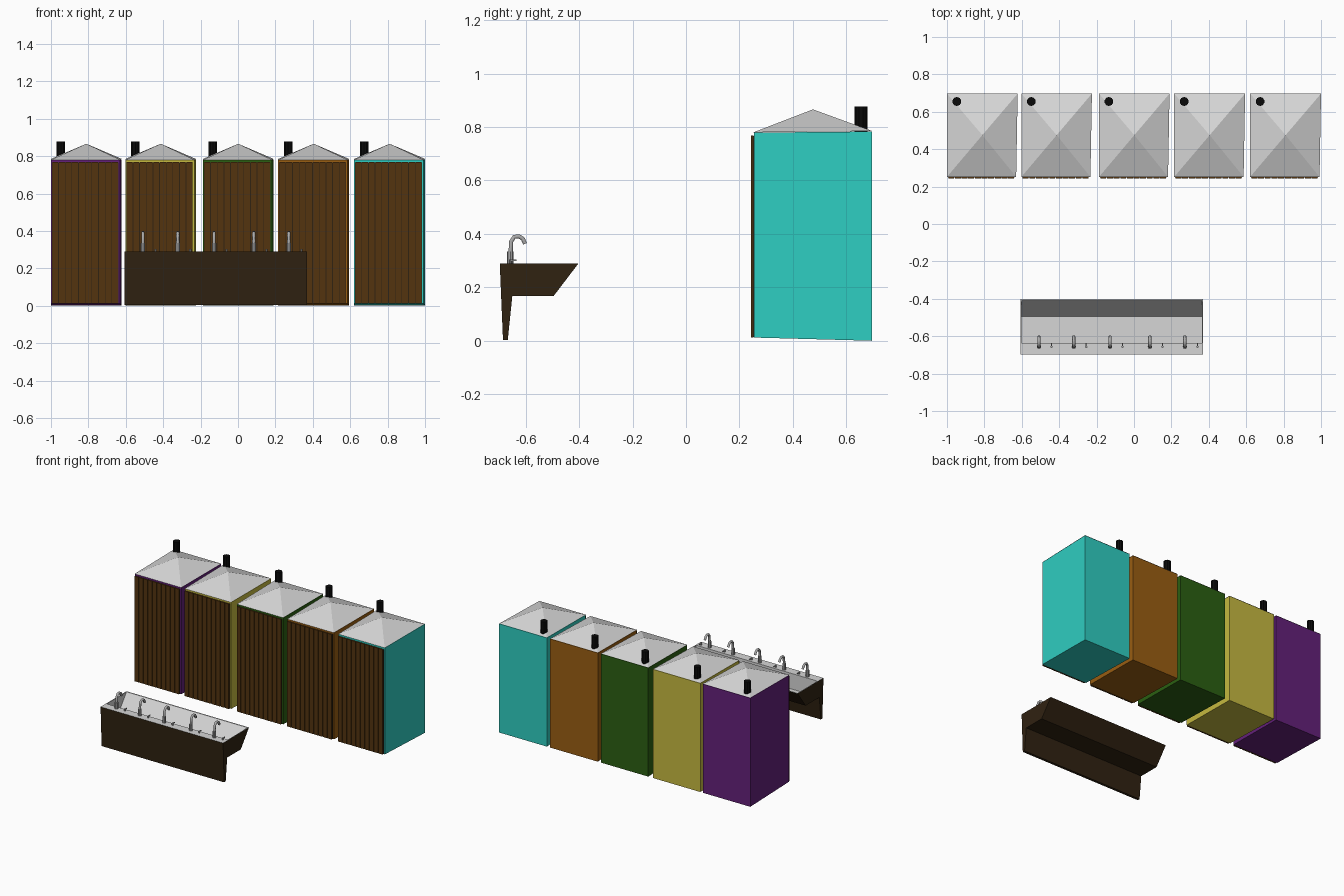
import bpy, bmesh
from mathutils import Vector

cube = bpy.data.objects.get("Cube")
if cube:
    bpy.data.objects.remove(cube, do_unlink=True)


def material(name, hexa):
    rgb = [int(hexa[i:i + 2], 16) / 255 for i in (0, 2, 4)]
    col = [c / 12.92 if c < 0.04045 else ((c + 0.055) / 1.055) ** 2.4 for c in rgb] + [1]
    m = bpy.data.materials.new(name)
    m.use_nodes = True
    m.diffuse_color = col
    bsdf = m.node_tree.nodes["Principled BSDF"]
    bsdf.inputs["Base Color"].default_value = col
    bsdf.inputs["Roughness"].default_value = 0.7
    return m


PURPLE = material("purple wall", "64207A")
YELLOW = material("yellow wall", "C6BA40")
GREEN = material("green wall", "2B6012")
ORANGE = material("orange wall", "9A5E12")
TEAL = material("teal wall", "2FCEC2")
WOOD = material("brown planks", "54340F")
DARK = material("dark brown", "302211")
STEEL = material("light steel", "D6D6D6")
CHROME = material("tap metal", "AAAAAA")
BLACK = material("black pipe", "0A0A0A")


def finish(name, bm, *mats):
    bmesh.ops.recalc_face_normals(bm, faces=bm.faces)
    me = bpy.data.meshes.new(name)
    bm.to_mesh(me)
    bm.free()
    for m in mats:
        me.materials.append(m)
    ob = bpy.data.objects.new(name, me)
    bpy.context.collection.objects.link(ob)
    return ob


def add_box(bm, lo, hi):
    """Add a box between two corners and return its vertices."""
    lo, hi = Vector(lo), Vector(hi)
    verts = bmesh.ops.create_cube(bm, size=1)["verts"]
    for v in verts:
        v.co = (lo + hi) / 2 + v.co * (hi - lo)
    return verts


def cylinder(name, x, y, z0, z1, r, sides, mat):
    bm = bmesh.new()
    bmesh.ops.create_cone(bm, cap_ends=True, segments=sides, radius1=r, radius2=r, depth=z1 - z0)
    bmesh.ops.translate(bm, vec=(x, y, (z0 + z1) / 2), verts=bm.verts)
    return finish(name, bm, mat)


def add_prism(bm, profile, x0, x1):
    """Extrude a (y, z) profile along x."""
    face = bm.faces.new([bm.verts.new((x0, y, z)) for y, z in profile])
    ext = bmesh.ops.extrude_face_region(bm, geom=[face])["geom"]
    moved = [g for g in ext if isinstance(g, bmesh.types.BMVert)]
    bmesh.ops.translate(bm, vec=(x1 - x0, 0, 0), verts=moved)


FRONT, BACK = 0.255, 0.697


def booth(label, x0, x1, wall):
    # Walls, slightly narrower at the front with a floor that rises forward
    bm = bmesh.new()
    for v in add_box(bm, (x0, FRONT, 0), (x1, BACK, 0.783)):
        if v.co.y < 0.4:
            v.co.z += 0.012 if v.co.z < 0.4 else -0.004
            if v.co.x > (x0 + x1) / 2:
                v.co.x -= 0.008
    finish(label + "_walls", bm, wall)

    # Shallow pyramid roof
    bm = bmesh.new()
    base = [bm.verts.new(p) for p in ((x0, FRONT - 0.003, 0.780), (x1 - 0.008, FRONT - 0.003, 0.780),
                                      (x1, BACK, 0.785), (x0, BACK, 0.785))]
    apex = bm.verts.new(((x0 + x1) / 2, 0.475, 0.866))
    bm.faces.new(base)
    for i in range(4):
        bm.faces.new((base[i], base[(i + 1) % 4], apex))
    finish(label + "_roof", bm, STEEL)

    # Vent pipe at the back corner
    cylinder(label + "_vent_pipe", x0 + 0.053, 0.655, 0.78, 0.877, 0.024, 10, BLACK)

    # Plank door over a dark backing
    left, right, count, gap = x0 + 0.005, x1 - 0.017, 10, 0.004
    bm = bmesh.new()
    add_box(bm, (left, 0.249, 0.014), (right, 0.257, 0.766))
    finish(label + "_door_backing", bm, DARK)
    bm = bmesh.new()
    step = (right - left) / count
    for i in range(count):
        x = left + i * step
        add_box(bm, (x + gap / 2, 0.243, 0.012), (x + step - gap / 2, 0.252, 0.768))
    finish(label + "_door_planks", bm, WOOD)


for label, x0, x1, wall in (("purple_booth", -1.0, -0.622, PURPLE), ("yellow_booth", -0.602, -0.225, YELLOW),
                            ("green_booth", -0.187, 0.19, GREEN), ("orange_booth", 0.215, 0.594, ORANGE),
                            ("teal_booth", 0.621, 1.0, TEAL)):
    booth(label, x0, x1, wall)

# Wash trough: hollow cross-section closed by two end plates
X0, X1, WALL = -0.607, 0.369, 0.006
outer = [(-0.697, 0.29), (-0.685, 0.003), (-0.667, 0.003), (-0.65, 0.168), (-0.495, 0.168), (-0.402, 0.29)]
inner = [(-0.410, 0.29), (-0.495, 0.178), (-0.635, 0.178), (-0.635, 0.29)]
bm = bmesh.new()
add_prism(bm, outer + inner, X0 + WALL, X1 - WALL)
bmesh.ops.recalc_face_normals(bm, faces=bm.faces)
for f in bm.faces:
    c = f.calc_center_median()
    if f.normal.z > 0.1 or (abs(c.y + 0.635) < 0.001 and f.normal.y > 0.9):
        f.material_index = 1
finish("trough_basin", bm, DARK, STEEL)
for name, x, inward in (("trough_right_end", X0, 1), ("trough_left_end", X1 - WALL, -1)):
    bm = bmesh.new()
    add_prism(bm, outer, x, x + WALL)
    bmesh.ops.recalc_face_normals(bm, faces=bm.faces)
    for f in bm.faces:
        if f.normal.x * inward > 0.9 or f.normal.z > 0.9:
            f.material_index = 1
    finish(name, bm, DARK, STEEL)


def spout(name, x):
    """Swan-neck tap as a bevelled curve turned into a mesh."""
    cu = bpy.data.curves.new(name, "CURVE")
    cu.dimensions = "3D"
    cu.bevel_depth, cu.bevel_resolution, cu.use_fill_caps = 0.009, 1, True
    path = [(-0.657, 0.285), (-0.656, 0.34), (-0.654, 0.372), (-0.643, 0.389),
            (-0.625, 0.391), (-0.611, 0.382), (-0.602, 0.363)]
    sp = cu.splines.new("POLY")
    sp.points.add(len(path) - 1)
    for p, (y, z) in zip(sp.points, path):
        p.co = (x, y, z, 1)
    tmp = bpy.data.objects.new(name + "_curve", cu)
    bpy.context.collection.objects.link(tmp)
    bpy.context.view_layer.update()
    me = bpy.data.meshes.new_from_object(tmp.evaluated_get(bpy.context.evaluated_depsgraph_get()))
    bpy.data.objects.remove(tmp, do_unlink=True)
    me.name = name
    me.materials.clear()
    me.materials.append(CHROME)
    ob = bpy.data.objects.new(name, me)
    bpy.context.collection.objects.link(ob)


# Taps, each with a collar and a small lever beside it
for i, x in enumerate((-0.508, -0.322, -0.128, 0.085, 0.272), 1):
    spout(f"tap_{i}_spout", x)
    cylinder(f"tap_{i}_collar", x, -0.657, 0.288, 0.335, 0.012, 8, CHROME)
    cylinder(f"tap_{i}_valve", x + 0.067, -0.657, 0.288, 0.304, 0.006, 8, CHROME)
    bm = bmesh.new()
    add_box(bm, (x + 0.064, -0.66, 0.299), (x + 0.070, -0.635, 0.304))
    finish(f"tap_{i}_lever", bm, CHROME)
